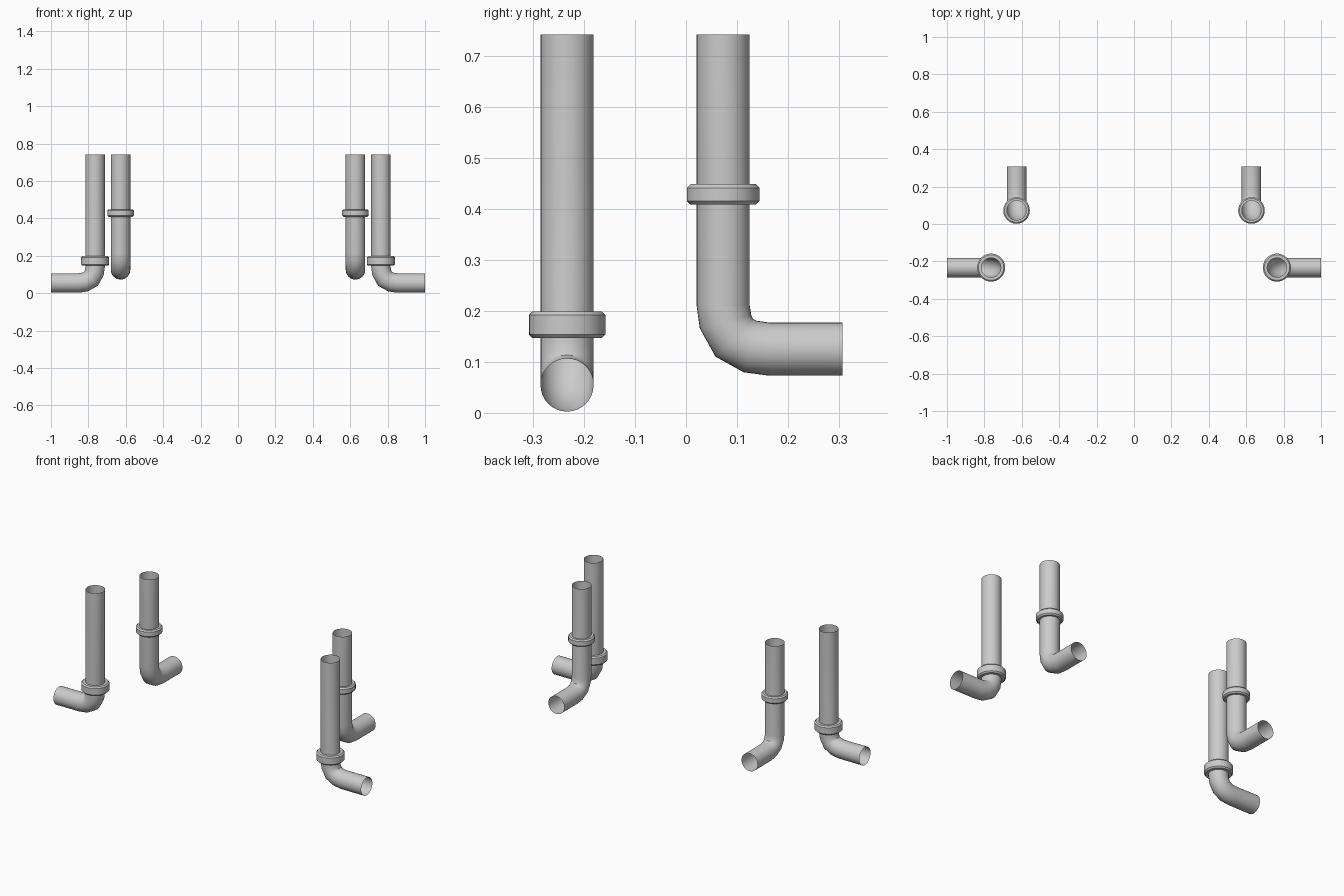
import bpy, bmesh
from math import sin, cos, pi, radians
from mathutils import Matrix

if "Cube" in bpy.data.objects:
    bpy.data.objects.remove(bpy.data.objects["Cube"])

SIDES = 32
R = 0.052      # pipe radius
TOP = 0.741    # height of the open upper ends


def finish(bm, name, x, y, turn):
    """Place the mesh, smooth it and mirror it to the other side."""
    bmesh.ops.recalc_face_normals(bm, faces=bm.faces)
    bm.transform(Matrix.Translation((x, y, 0)) @ Matrix.Rotation(turn, 4, 'Z'))
    mesh = bpy.data.meshes.new(name)
    bm.to_mesh(mesh)
    bm.free()
    ob = bpy.data.objects.new(name, mesh)
    bpy.context.collection.objects.link(ob)
    bpy.ops.object.select_all(action='DESELECT')
    ob.select_set(True)
    bpy.context.view_layer.objects.active = ob
    bpy.ops.object.shade_smooth_by_angle(angle=radians(35))
    ob.modifiers.new("mirror", 'MIRROR').use_mirror_merge = False
    return ob


def skin(bm, rings, closed=False):
    """Bridge consecutive rings of vertices with quads."""
    loops = [[bm.verts.new(p) for p in ring] for ring in rings]
    pairs = list(zip(loops, loops[1:]))
    if closed:
        pairs.append((loops[-1], loops[0]))
    for a, b in pairs:
        for i in range(SIDES):
            j = (i + 1) % SIDES
            bm.faces.new((a[i], b[i], b[j], a[j]))


def ring(cx, cz, tilt, r):
    out = []
    for i in range(SIDES):
        a = 2 * pi * i / SIDES
        u = r * cos(a)
        out.append((cx + u * cos(tilt), r * sin(a), cz + u * sin(tilt)))
    return out


def elbow_pipe(name, x, y, axis_z, reach, turn):
    # open-ended tube: straight drop, faceted elbow, horizontal outlet
    path = [(0, TOP - axis_z, 0), (0, 0.087, 0), (0.005, 0.053, 14),
            (0.022, 0.022, 45), (0.053, 0.005, 76), (0.09, 0, 90), (reach, 0, 90)]
    bm = bmesh.new()
    skin(bm, [ring(px, axis_z + pz, radians(t), R) for px, pz, t in path])
    return finish(bm, name, x, y, turn)


def collar(name, x, y, z0, z1, r):
    # chamfered ring around the pipe
    c = 0.007
    profile = [(R, z0), (r - c, z0), (r, z0 + c), (r, z1 - c), (r - c, z1), (R, z1)]
    bm = bmesh.new()
    skin(bm, [ring(0, z, 0, pr) for pr, z in profile], closed=True)
    return finish(bm, name, x, y, 0)


# outer pair, outlets pointing sideways
elbow_pipe("outer_pipe", 0.764, -0.233, 0.0545, 0.236, 0)
collar("outer_pipe_collar", 0.764, -0.233, 0.147, 0.199, 0.075)

# inner pair, outlets pointing backwards
elbow_pipe("inner_pipe", 0.628, 0.0725, 0.125, 0.2345, pi / 2)
collar("inner_pipe_collar", 0.628, 0.0725, 0.408, 0.448, 0.071)
